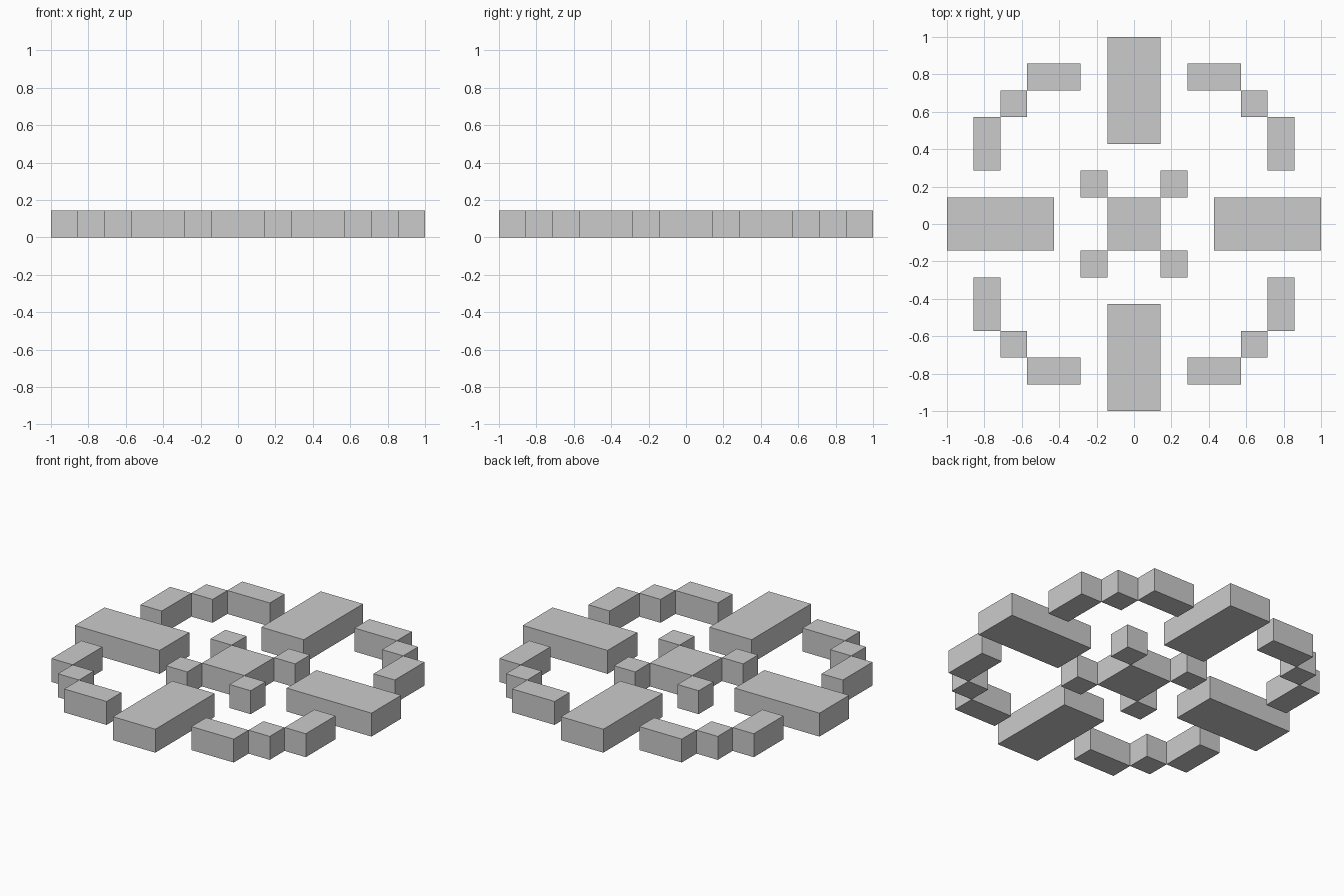
import bpy

if "Cube" in bpy.data.objects:
    bpy.data.objects.remove(bpy.data.objects["Cube"])

U = 1 / 7  # grid cell; every block is one cell tall


def block(name, x0, x1, y0, y1):
    """Box spanning the given cell ranges, standing on z = 0."""
    bpy.ops.mesh.primitive_cube_add(
        size=1, location=((x0 + x1) / 2 * U, (y0 + y1) / 2 * U, U / 2))
    ob = bpy.context.object
    ob.name = name
    ob.scale = (abs(x1 - x0) * U, abs(y1 - y0) * U, U)
    bpy.ops.object.transform_apply(location=False, rotation=False, scale=True)


# Centre hub
block("centre_block", -1, 1, -1, 1)

# Four long arms pointing at the centre
for side, s in (("positive", 1), ("negative", -1)):
    block("arm_x_" + side, 3 * s, 7 * s, -1, 1)
    block("arm_y_" + side, -1, 1, 3 * s, 7 * s)

# Diagonal hub corners and stepped outer ring, repeated in each quadrant
for sx, h in ((1, "right"), (-1, "left")):
    for sy, v in ((1, "back"), (-1, "front")):
        tag = v + "_" + h
        for name, x0, x1, y0, y1 in (
                ("hub_corner", 1, 2, 1, 2),
                ("ring_long_x", 2, 4, 5, 6),
                ("ring_step", 4, 5, 4, 5),
                ("ring_long_y", 5, 6, 2, 4)):
            block(name + "_" + tag, x0 * sx, x1 * sx, y0 * sy, y1 * sy)
